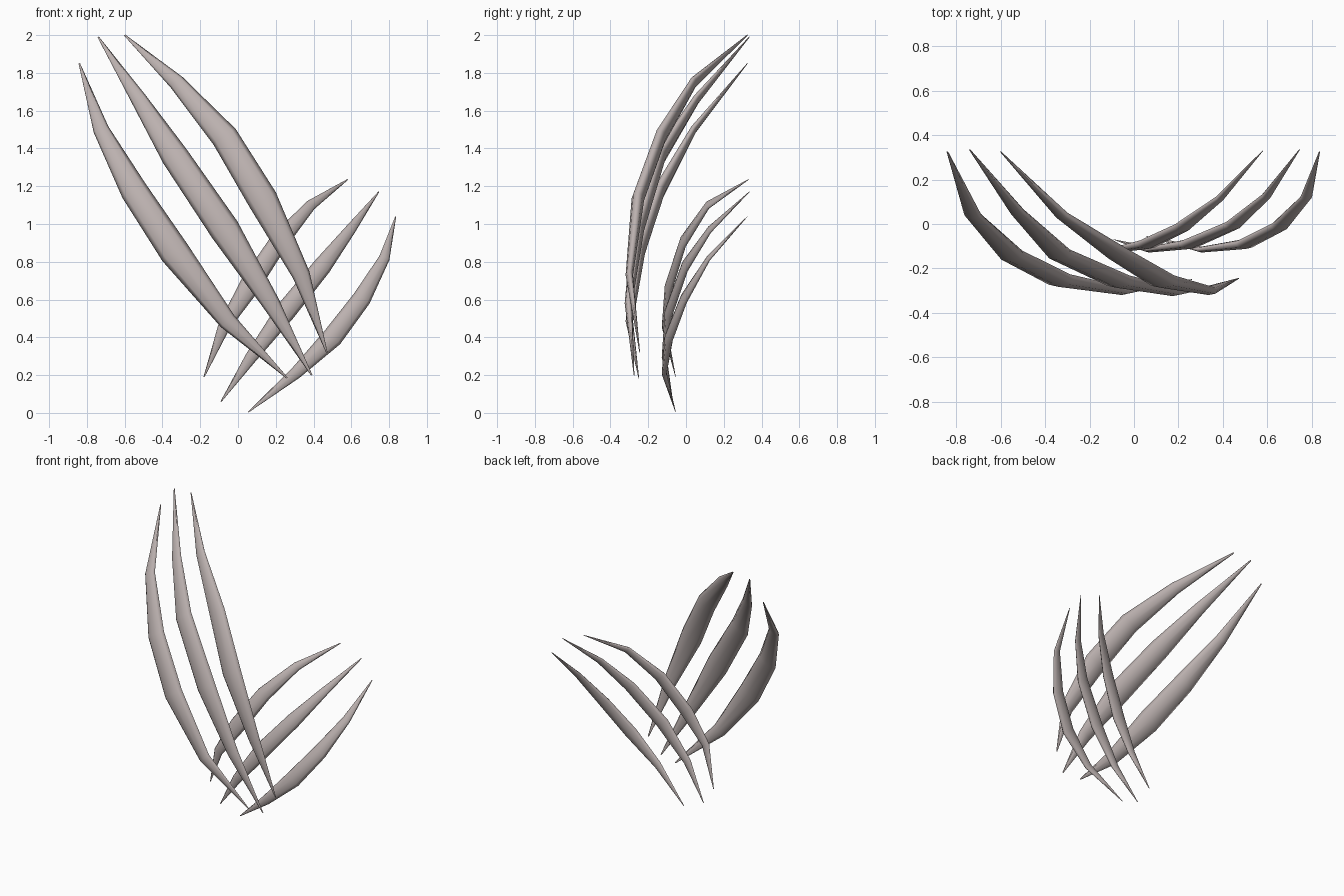
import bpy, bmesh, math
from mathutils import Vector

if "Cube" in bpy.data.objects:
    bpy.data.objects.remove(bpy.data.objects["Cube"])

mat = bpy.data.materials.new("warm_grey_bone")
mat.diffuse_color = (0.50, 0.44, 0.43, 1)
mat.use_nodes = True
mat.node_tree.nodes["Principled BSDF"].inputs["Base Color"].default_value = mat.diffuse_color

SIDES = 8
PROFILE = [0.004, 0.042, 0.072, 0.080, 0.047, 0.004]   # half width along a blade


def blade(name, path, scale):
    """Curved blade: flattened oval section lofted from top tip to lower tip."""
    pts = [Vector(p) for p in path]
    bm = bmesh.new()
    rings = []
    for i, p in enumerate(pts):
        a, b = pts[max(i - 1, 0)], pts[min(i + 1, len(pts) - 1)]
        t = (b - a).normalized()
        w = Vector((-t.z, 0, t.x)).normalized()      # broad direction
        n = t.cross(w).normalized()                  # thin direction
        r = PROFILE[i] * scale
        ring = []
        for k in range(SIDES):
            an = 2 * math.pi * k / SIDES
            ring.append(bm.verts.new(p + w * r * math.cos(an) + n * r * 0.42 * math.sin(an)))
        rings.append(ring)
    for r0, r1 in zip(rings, rings[1:]):
        for k in range(SIDES):
            j = (k + 1) % SIDES
            bm.faces.new((r0[k], r0[j], r1[j], r1[k]))
    bm.faces.new(rings[0])
    bm.faces.new(rings[-1])
    bmesh.ops.recalc_face_normals(bm, faces=bm.faces)
    for f in bm.faces:
        f.smooth = len(f.verts) == 4
    me = bpy.data.meshes.new(name)
    bm.to_mesh(me)
    bm.free()
    me.materials.append(mat)
    ob = bpy.data.objects.new(name, me)
    bpy.context.collection.objects.link(ob)


# three long blades sweeping up to the left
LONG = {
    "long_blade_outer": [(-.84, .325, 1.85), (-.725, .04, 1.50), (-.55, -.14, 1.175),
                         (-.335, -.25, .85), (-.055, -.30, .485), (.26, -.25, .185)],
    "long_blade_middle": [(-.74, .335, 1.99), (-.525, .055, 1.66), (-.335, -.135, 1.36),
                          (-.07, -.255, .97), (.175, -.305, .58), (.39, -.275, .20)],
    "long_blade_inner": [(-.60, .325, 2.0), (-.325, .04, 1.75), (-.07, -.135, 1.46),
                         (.13, -.255, 1.13), (.335, -.30, .73), (.47, -.245, .32)],
}
# three short blades sweeping up to the right
SHORT = {
    "short_blade_outer": [(.835, .325, 1.04), (.775, .12, .82), (.655, -.01, .605),
                          (.50, -.09, .40), (.305, -.115, .21), (.055, -.055, .005)],
    "short_blade_middle": [(.745, .335, 1.17), (.595, .125, .97), (.445, -.005, .775),
                           (.25, -.09, .535), (.07, -.115, .295), (-.09, -.07, .06)],
    "short_blade_inner": [(.58, .33, 1.235), (.385, .115, 1.10), (.215, -.015, .905),
                          (.06, -.09, .67), (-.075, -.115, .455), (-.18, -.055, .19)],
}
for name, path in LONG.items():
    blade(name, path, 1.0)
for name, path in SHORT.items():
    blade(name, path, 0.68)
